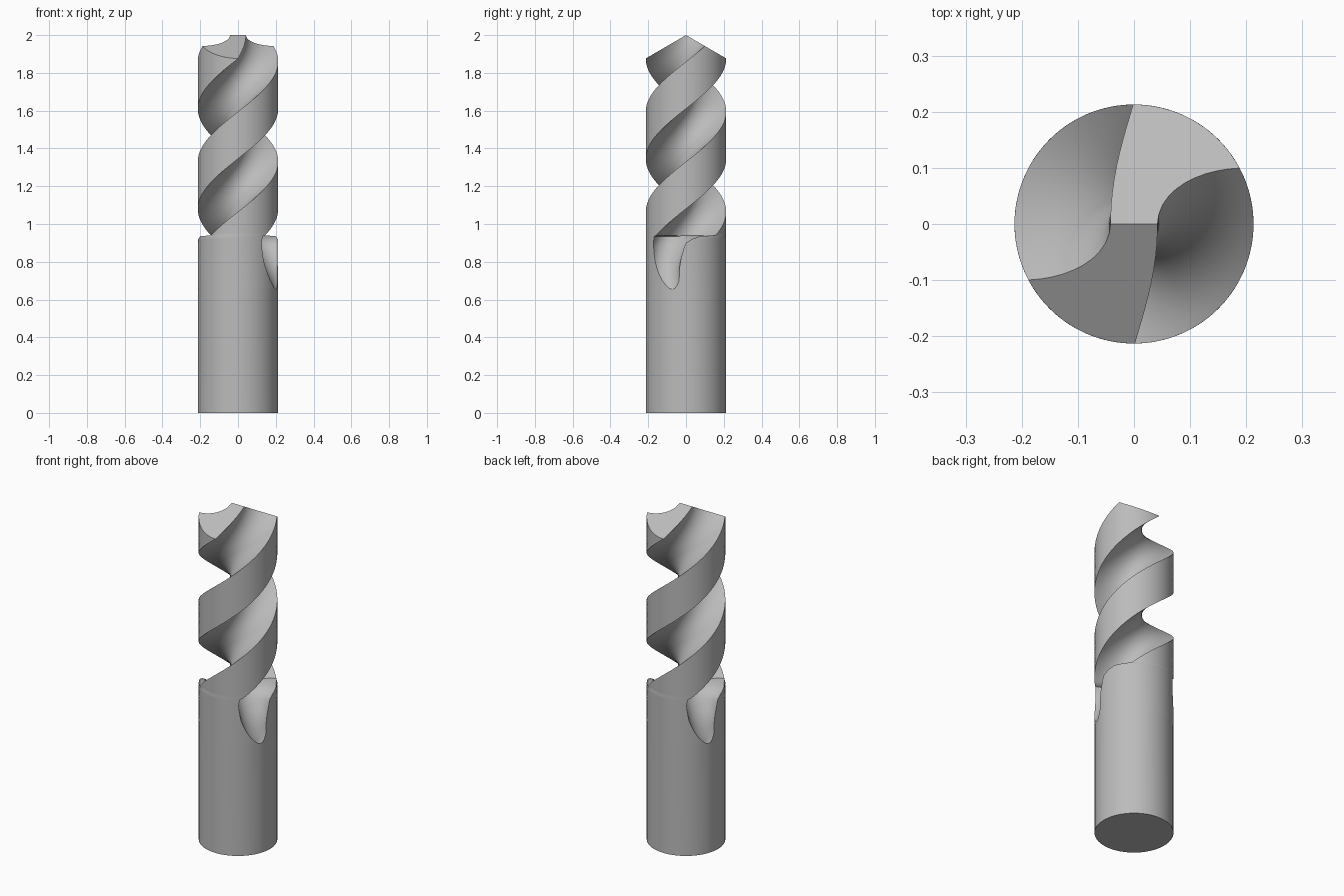
import bpy, bmesh, math
from mathutils import Vector

if "Cube" in bpy.data.objects:
    bpy.data.objects.remove(bpy.data.objects["Cube"])

R = 0.213            # body radius
PITCH = 1.06         # height of one full twist
RUNOUT = 0.94        # height where the flutes start to run out
N_FLUTE, N_LAND = 20, 24

# Flute run-out: height, middle angle, half opening angle (degrees), distance of floor from axis
TAIL = [(0.0, -20, 1, R), (0.655, -20, 1, R), (0.66, -20.5, 4.6, 0.209), (0.675, -21.2, 8.5, 0.203),
        (0.70, -23, 13, 0.193), (0.73, -25.5, 16, 0.181), (0.76, -27.5, 18, 0.169),
        (0.80, -29, 21, 0.15), (0.83, -29, 22.7, 0.134), (0.86, -28.5, 24.5, 0.115),
        (0.88, -28, 25.5, 0.102), (0.90, -27, 27, 0.088), (0.92, -22, 31, 0.068),
        (0.935, -16, 36, 0.05)]


def section(z, mid, half, floor):
    """Outline with two opposite circular flutes and two round lands."""
    h = math.radians(half)
    w, s = R * math.sin(h), R * math.cos(h) - floor
    r = (s * s + w * w) / (2 * s)
    a = math.atan2(w / r, (r - s) / r)
    pts = []
    for side in range(2):
        turn = math.radians(mid) + side * math.pi
        part = []
        for i in range(N_FLUTE + 1):
            t = -a + 2 * a * i / N_FLUTE
            part.append((floor + r - r * math.cos(t), r * math.sin(t)))
        for i in range(1, N_LAND):
            t = h + (math.pi - 2 * h) * i / N_LAND
            part.append((R * math.cos(t), R * math.sin(t)))
        c, sn = math.cos(turn), math.sin(turn)
        pts += [Vector((x * c - y * sn, x * sn + y * c, z)) for x, y in part]
    return pts


# Shank and run-out sections, then the twisted cutting body
rings = [section(*row) for row in TAIL]
steps = 84
for i in range(steps + 1):
    z = RUNOUT + (2.03 - RUNOUT) * i / steps
    rings.append(section(z, math.degrees((z - 2) * math.tau / PITCH), 47.6, 0.042))

bm = bmesh.new()
loops = [[bm.verts.new(p) for p in ring] for ring in rings]
n = len(loops[0])
for lo, hi in zip(loops, loops[1:]):
    for i in range(n):
        j = (i + 1) % n
        bm.faces.new((lo[i], lo[j], hi[j], hi[i]))
bm.faces.new(loops[0][::-1])
bm.faces.new(loops[-1])

# Roof-shaped point, cut by two sloping planes
for side in (-1, 1):
    cut = bmesh.ops.bisect_plane(bm, geom=bm.verts[:] + bm.edges[:] + bm.faces[:], dist=1e-6,
                                 plane_co=(0, 0, 2), plane_no=(0, side * 0.58, 1), clear_outer=True)
    bmesh.ops.holes_fill(bm, edges=[e for e in bm.edges if e.is_boundary], sides=0)
bmesh.ops.recalc_face_normals(bm, faces=bm.faces[:])

mesh = bpy.data.meshes.new("drill_bit")
bm.to_mesh(mesh)
bm.free()
bit = bpy.data.objects.new("drill_bit", mesh)
bpy.context.collection.objects.link(bit)

steel = bpy.data.materials.new("grey_steel")
steel.diffuse_color = (0.5, 0.5, 0.5, 1)
steel.use_nodes = True
steel.node_tree.nodes["Principled BSDF"].inputs["Base Color"].default_value = steel.diffuse_color
mesh.materials.append(steel)

bpy.context.view_layer.objects.active = bit
bit.select_set(True)
bpy.ops.object.shade_smooth_by_angle(angle=math.radians(30))
